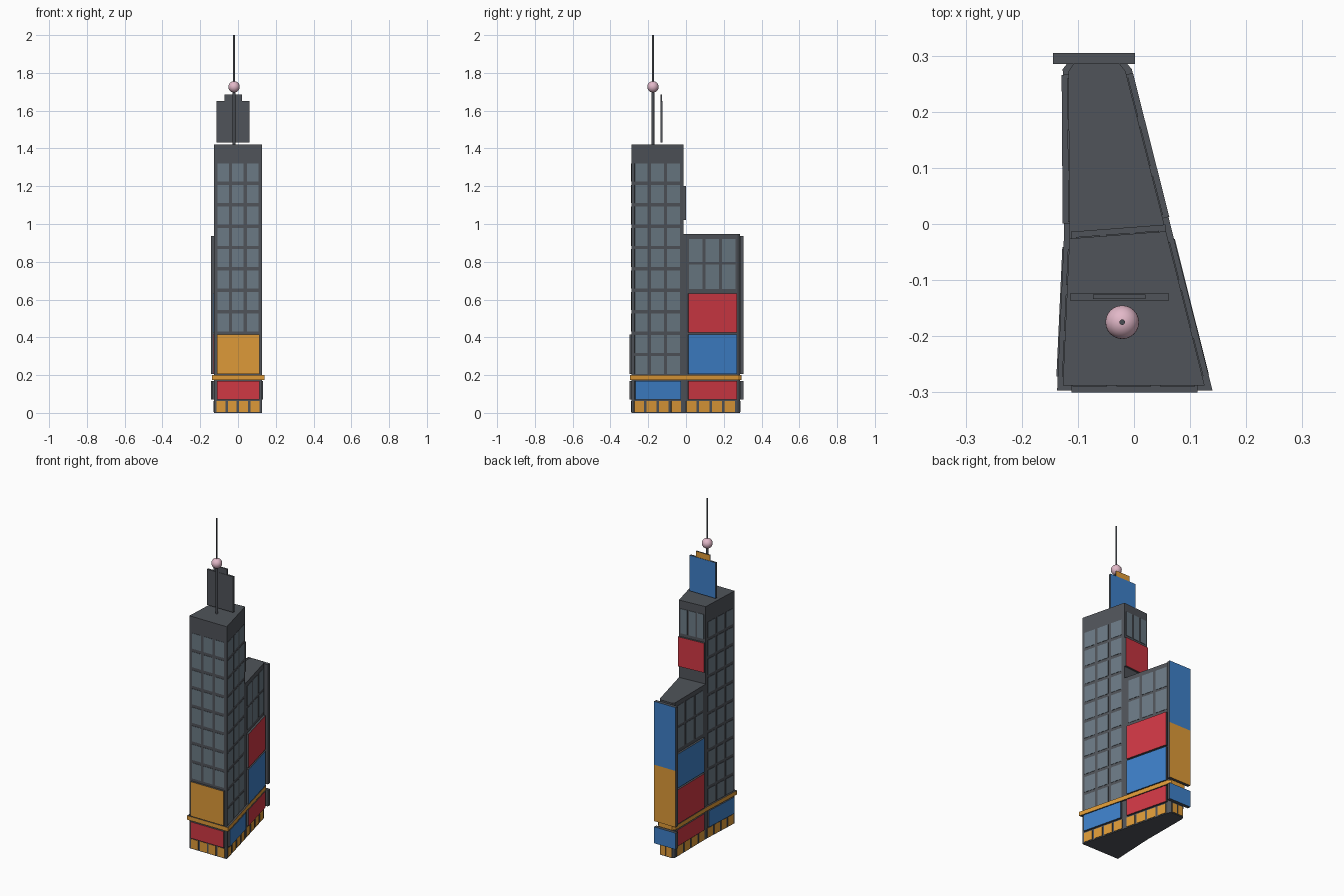
import bpy, bmesh, math
from mathutils import Vector

if "Cube" in bpy.data.objects:
    bpy.data.objects.remove(bpy.data.objects["Cube"])


def srgb(r, g, b):
    return [((c / 255 + 0.055) / 1.055) ** 2.4 for c in (r, g, b)] + [1]


def material(name, *rgb):
    m = bpy.data.materials.new(name)
    m.diffuse_color = srgb(*rgb)
    m.use_nodes = True
    m.node_tree.nodes["Principled BSDF"].inputs["Base Color"].default_value = m.diffuse_color
    return m


DARK = material("dark_grey", 80, 84, 90)
GLASS = material("window_grey", 107, 122, 133)
RED = material("screen_red", 208, 56, 68)
BLUE = material("screen_blue", 62, 128, 200)
ORANGE = material("amber", 222, 154, 56)
PINK = material("ball_pink", 226, 184, 200)
METAL = material("mast_grey", 72, 76, 82)


def finish(name, bm, mats):
    bmesh.ops.recalc_face_normals(bm, faces=bm.faces)
    me = bpy.data.meshes.new(name)
    bm.to_mesh(me)
    bm.free()
    for m in mats:
        me.materials.append(m)
    ob = bpy.data.objects.new(name, me)
    bpy.context.collection.objects.link(ob)
    return ob


def add_prism(bm, pts, z0, z1):
    lo = [bm.verts.new((x, y, z0)) for x, y in pts]
    hi = [bm.verts.new((x, y, z1)) for x, y in pts]
    n = len(pts)
    faces = [bm.faces.new(lo[::-1]), bm.faces.new(hi)]
    for i in range(n):
        j = (i + 1) % n
        faces.append(bm.faces.new((lo[i], lo[j], hi[j], hi[i])))
    return faces


def prism(name, pts, z0, z1, mat):
    bm = bmesh.new()
    add_prism(bm, pts, z0, z1)
    return finish(name, bm, [mat])


def plates(name, wall, rects, thick, mat, back=0.002):
    """Plates on a wall (a, b); rects are (u0, u1, z0, z1), u a fraction of the wall.
    Only the outward face is coloured, the rims are dark."""
    a, b = Vector(wall[0]), Vector(wall[1])
    d = b - a
    n = Vector((d.y, -d.x)).normalized()
    bm = bmesh.new()
    for u0, u1, z0, z1 in rects:
        p, q = a + d * u0, a + d * u1
        f = add_prism(bm, [p + n * thick, q + n * thick, q - n * back, p - n * back], z0, z1)
        f[2].material_index = 1
    return finish(name, bm, [DARK, mat])


def grid(u0, u1, cols, gap, rows):
    w = (u1 - u0 - gap * (cols - 1)) / cols
    return [(u0 + c * (w + gap), u0 + c * (w + gap) + w, z0, z1)
            for c in range(cols) for z0, z1 in rows]


# Wedge-shaped footprint, counter-clockwise
FL, FR = (-0.127, -0.288), (0.126, -0.288)
MR, ML = (0.057, -0.013), (-0.115, -0.026)
BR, BL = (-0.015, 0.272), (-0.117, 0.272)
CR, CL = (-0.026, 0.286), (-0.107, 0.286)
FRONT, RIGHT_TALL, BACK_TALL, LEFT_TALL = (FL, FR), (FR, MR), (MR, ML), (ML, FL)
RIGHT_LOW, LEFT_LOW, BACK_LOW = (MR, BR), (BL, ML), (CR, CL)

prism("tall_tower", [FL, FR, MR, ML], 0, 1.42, DARK)
prism("low_tower", [ML, MR, BR, CR, CL, BL], 0, 0.947, DARK)

# Window grids
rows = [(0.205 + 0.1133 * i, 0.30 + 0.1133 * i) for i in range(10)]
low_rows = [(0.655, 0.785), (0.80, 0.92)]
plates("front_windows", FRONT, grid(0.07, 0.93, 3, 0.065, rows[2:]), 0.002, GLASS)
plates("right_windows", RIGHT_TALL, grid(0.06, 0.93, 3, 0.065, rows), 0.002, GLASS)
plates("left_windows", LEFT_TALL, grid(0.07, 0.94, 3, 0.065, rows), 0.002, GLASS)
plates("back_windows", BACK_TALL, grid(0.07, 0.93, 3, 0.065, [(1.22, 1.37)]), 0.002, GLASS)
plates("low_right_windows", RIGHT_LOW, grid(0.10, 0.96, 3, 0.06, low_rows), 0.002, GLASS)
plates("low_left_windows", LEFT_LOW, grid(0.04, 0.90, 3, 0.06, low_rows), 0.002, GLASS)

# Shop windows at street level
for name, wall, cols in (("front", FRONT, 4), ("right", RIGHT_TALL, 4), ("left", LEFT_TALL, 4),
                         ("low_right", RIGHT_LOW, 4), ("low_left", LEFT_LOW, 4),
                         ("low_back", BACK_LOW, 2)):
    plates(name + "_shopfront", wall, grid(0.05, 0.95, cols, 0.05, [(0.005, 0.062)]), 0.003, ORANGE)

# Screens: lower band, then the large ones above the ledge
LOW, MID, HIGH = (0.07, 0.17), (0.205, 0.415), (0.425, 0.632)
for name, wall, u0, u1, z, mat in (
        ("front_lower", FRONT, 0.06, 0.95, LOW, RED),
        ("front_main", FRONT, 0.06, 0.95, MID, ORANGE),
        ("right_lower", RIGHT_TALL, 0.06, 0.94, LOW, BLUE),
        ("left_lower", LEFT_TALL, 0.06, 0.94, LOW, BLUE),
        ("low_right_lower", RIGHT_LOW, 0.08, 0.98, LOW, RED),
        ("low_left_lower", LEFT_LOW, 0.02, 0.91, LOW, RED),
        ("low_right_middle", RIGHT_LOW, 0.08, 0.98, MID, BLUE),
        ("low_right_upper", RIGHT_LOW, 0.08, 0.98, HIGH, RED),
        ("low_left_middle", LEFT_LOW, 0.02, 0.91, MID, RED),
        ("low_left_upper", LEFT_LOW, 0.02, 0.91, HIGH, BLUE),
        ("tower_back", BACK_TALL, 0.0, 0.98, (1.02, 1.2), RED)):
    plates(name + "_screen", wall, [(u0, u1, *z)], 0.012, mat)

# Wide billboards on the narrow back end
BILLBOARD = ((0.002, 0.294), (-0.144, 0.294))
for name, z0, z1, mat in (("lower", 0.07, 0.17, BLUE), ("middle", 0.205, 0.55, ORANGE),
                          ("upper", 0.55, 0.937, BLUE)):
    plates("back_billboard_" + name, BILLBOARD, [(0, 1, z0, z1)], 0.011, mat, 0.009)

# Ledge wrapping the building, amber rim with dark top and bottom
bm = bmesh.new()
ledge = [(-0.137, -0.297), (0.14, -0.297), (0.067, -0.01), (-0.004, 0.276), (-0.02, 0.295),
         (-0.112, 0.295), (-0.127, 0.276), (-0.125, -0.026)]
for f in add_prism(bm, ledge, 0.175, 0.2)[2:]:
    f.material_index = 1
finish("ledge", bm, [DARK, ORANGE])

# Rooftop sign, coloured on its back
SIGN = ((0.062, -0.130), (-0.114, -0.130))
plates("roof_sign_panel", SIGN, [(0, 1, 1.432, 1.65)], 0.006, BLUE, 0.006)
plates("roof_sign_cap", SIGN, [(0.235, 0.765, 1.65, 1.685)], 0.004, ORANGE, 0.004)


# Mast with ball
def rod(name, r, z0, z1):
    bm = bmesh.new()
    ring = [(-0.021 + r * math.cos(math.tau * i / 12), -0.175 + r * math.sin(math.tau * i / 12))
            for i in range(12)]
    add_prism(bm, ring, z0, z1)
    finish(name, bm, [METAL])


rod("mast_lower", 0.008, 1.415, 1.74)
rod("mast_upper", 0.005, 1.74, 2.0)
bpy.ops.mesh.primitive_uv_sphere_add(segments=24, ring_count=16, radius=0.03,
                                     location=(-0.021, -0.175, 1.726))
ball = bpy.context.object
ball.name = "mast_ball"
ball.data.materials.append(PINK)
bpy.ops.object.shade_smooth_by_angle()
